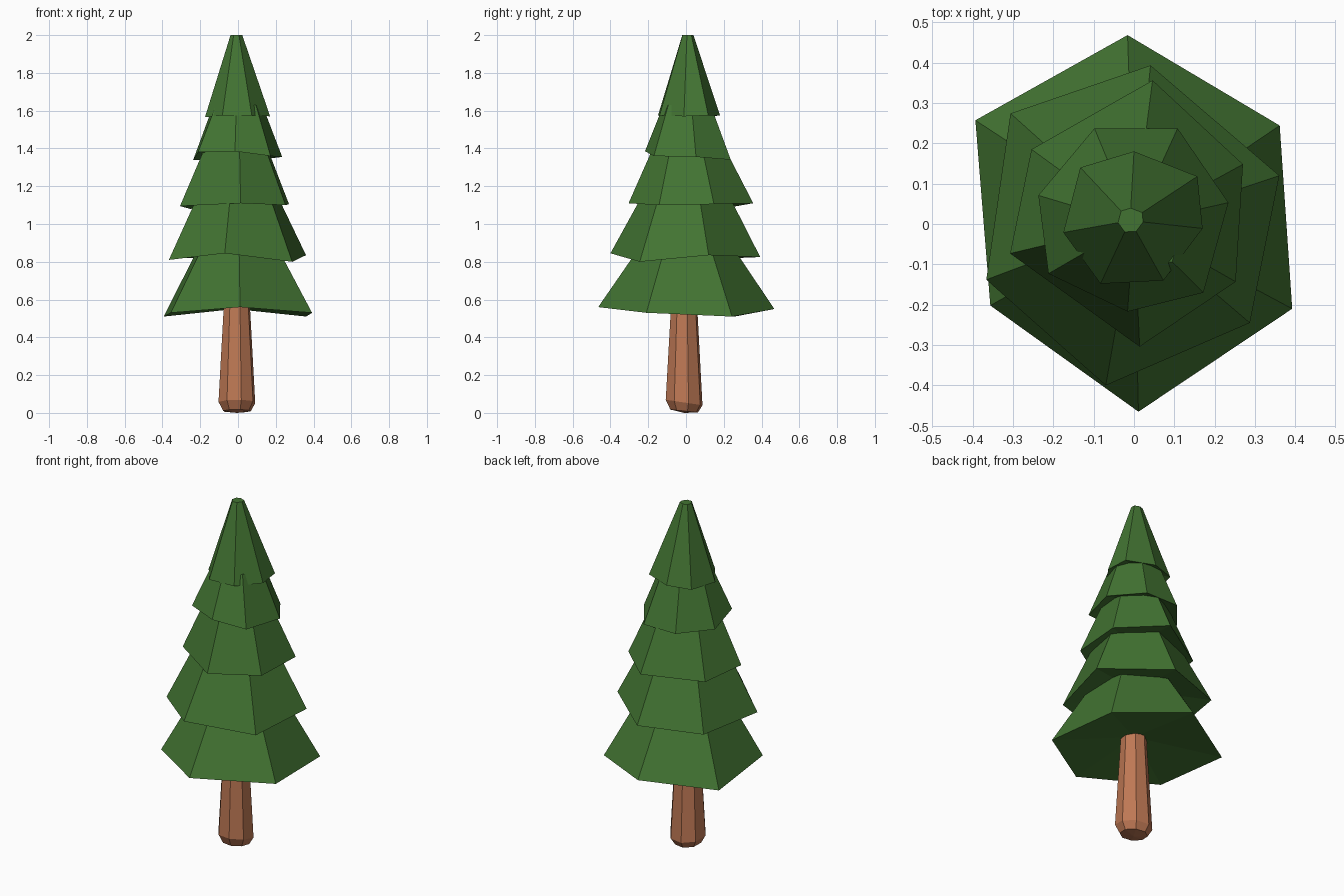
import bpy, bmesh, math
from mathutils import Vector

if "Cube" in bpy.data.objects:
    bpy.data.objects.remove(bpy.data.objects["Cube"])


def material(name, rgb):
    m = bpy.data.materials.new(name)
    m.diffuse_color = (*rgb, 1)
    m.use_nodes = True
    m.node_tree.nodes["Principled BSDF"].inputs["Base Color"].default_value = m.diffuse_color
    return m


GREEN = material("needles", (0.055, 0.175, 0.032))
BROWN = material("bark", (0.52, 0.19, 0.09))


def finish(name, bm, mat):
    bmesh.ops.recalc_face_normals(bm, faces=bm.faces)
    mesh = bpy.data.meshes.new(name)
    bm.to_mesh(mesh)
    bm.free()
    mesh.materials.append(mat)
    obj = bpy.data.objects.new(name, mesh)
    bpy.context.collection.objects.link(obj)


def bridge(bm, a, b):
    n = len(a)
    for i in range(n):
        bm.faces.new((a[i], a[(i + 1) % n], b[(i + 1) % n], b[i]))


def tier(name, rim, top_z, shrink, centre=(0, 0), lift=0.07):
    """Faceted skirt: uneven rim, flat top, hollowed underside."""
    bm = bmesh.new()
    low = [bm.verts.new(p) for p in rim]
    high = [bm.verts.new((centre[0] + x * shrink, centre[1] + y * shrink, top_z))
            for x, y, z in rim]
    bridge(bm, low, high)
    bm.faces.new(high)
    mid_z = sum(p[2] for p in rim) / len(rim)
    hub = bm.verts.new((0, 0, mid_z + lift))
    for i in range(len(low)):
        bm.faces.new((low[i], hub, low[(i + 1) % len(low)]))
    finish(name, bm, GREEN)


# Foliage tiers, bottom to top
tier("bottom_tier", [(-0.016, 0.468, 0.55), (-0.393, 0.257, 0.51), (-0.356, -0.202, 0.53),
                     (0.011, -0.465, 0.56), (0.392, -0.21, 0.53), (0.361, 0.244, 0.51)],
     0.87, 0.54)
tier("lower_tier", [(0.041, 0.393, 0.825), (-0.306, 0.274, 0.82), (-0.366, -0.138, 0.81),
                    (-0.07, -0.40, 0.845), (0.287, -0.245, 0.80), (0.36, 0.12, 0.835)],
     1.15, 0.58)
tier("middle_tier", [(0.046, 0.356, 1.11), (-0.254, 0.185, 1.08), (-0.307, -0.073, 1.095),
                     (0.014, -0.304, 1.11), (0.252, -0.143, 1.10), (0.27, 0.148, 1.105)],
     1.42, 0.55)
tier("upper_tier", [(-0.098, 0.237, 1.34), (-0.237, 0.071, 1.34), (-0.212, -0.123, 1.38),
                    (-0.016, -0.217, 1.385), (0.172, -0.17, 1.36), (0.234, 0.053, 1.355),
                    (0.108, 0.237, 1.34)],
     1.63, 0.55)
tier("top_tier", [(0.0, 0.18, 1.575), (-0.133, 0.14, 1.57), (-0.175, -0.021, 1.565),
                  (-0.083, -0.148, 1.575), (0.073, -0.14, 1.575), (0.17, -0.011, 1.57),
                  (0.157, 0.118, 1.575)],
     2.0, 0.18, centre=(-0.008, 0.007), lift=0.05)

# Trunk: tapered octagon with a chamfered, slightly tilted foot
bm = bmesh.new()
rings = []
for r, z, tilt in ((0.075, 0.01, 0.008), (0.1, 0.055, 0.015), (0.072, 0.55, 0), (0.069, 0.64, 0)):
    ring = []
    for i in range(8):
        a = math.tau * (i + 0.3) / 8
        ring.append(bm.verts.new((-0.006 + r * math.cos(a), -0.01 + r * math.sin(a),
                                  z - tilt * math.sin(a))))
    rings.append(ring)
for a, b in zip(rings, rings[1:]):
    bridge(bm, a, b)
foot = bm.verts.new((-0.006, -0.01, 0))
for i in range(8):
    bm.faces.new((rings[0][i], foot, rings[0][(i + 1) % 8]))
bm.faces.new(rings[-1])
finish("trunk", bm, BROWN)
